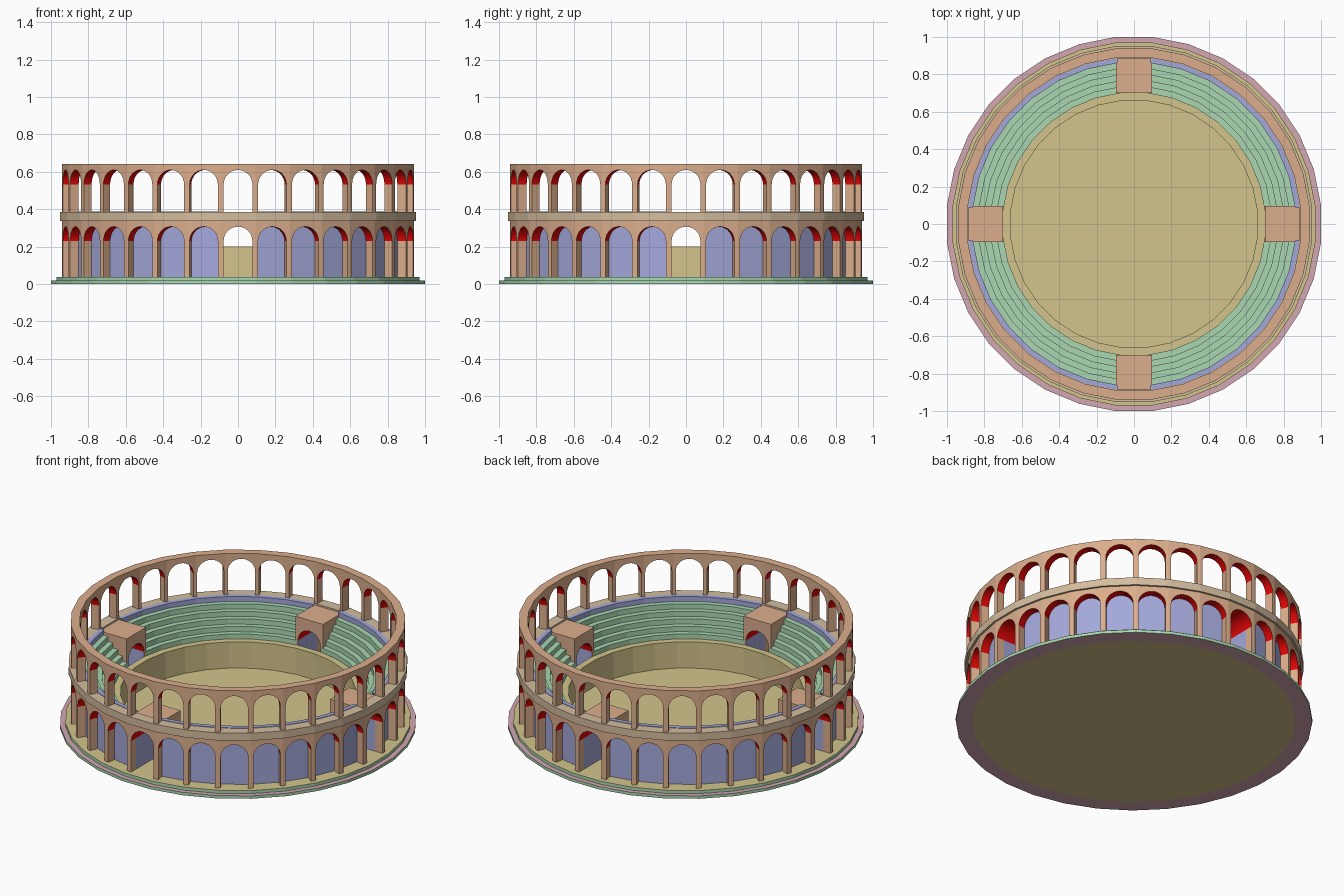
import bpy, bmesh, math
from mathutils import Matrix, Vector

if "Cube" in bpy.data.objects:
    bpy.data.objects.remove(bpy.data.objects["Cube"])

N = 32                      # sides of every ring, flats facing the axes
STEP = 2 * math.pi / N
K = math.tan(STEP / 2)


def mat(name, rgb):
    lin = [(c / 255 / 12.92) if c < 11 else ((c / 255 + 0.055) / 1.055) ** 2.4 for c in rgb]
    m = bpy.data.materials.new(name)
    m.diffuse_color = (*lin, 1)
    m.use_nodes = True
    m.node_tree.nodes["Principled BSDF"].inputs["Base Color"].default_value = m.diffuse_color
    return m


TAN = mat("sand tan", (212, 196, 140))
STONE = mat("warm stone", (219, 174, 140))
BEIGE = mat("pale beige", (212, 189, 158))
BLUE = mat("soft blue", (163, 168, 218))
GREEN = mat("seat green", (169, 214, 177))
PINK = mat("dusty pink", (212, 168, 178))
RED = mat("arch red", (225, 5, 5))


def finish(name, bm, mats):
    me = bpy.data.meshes.new(name)
    bm.to_mesh(me)
    bm.free()
    for m in mats:
        me.materials.append(m)
    ob = bpy.data.objects.new(name, me)
    bpy.context.collection.objects.link(ob)
    return ob


def ring_bm(profile, slots):
    """Closed profile of (radius, z) turned into a 32-sided ring; one slot per profile edge."""
    bm = bmesh.new()
    rows = []
    for k in range(N):
        a = (k + 0.5) * STEP
        s = 1 / math.cos(STEP / 2)
        rows.append([bm.verts.new((r * s * math.cos(a), r * s * math.sin(a), z)) for r, z in profile])
    n = len(profile)
    for k in range(N):
        A, B = rows[k], rows[(k + 1) % N]
        for i in range(n):
            j = (i + 1) % n
            f = bm.faces.new((A[i], B[i], B[j], A[j]))
            f.material_index = slots[i]
    bmesh.ops.recalc_face_normals(bm, faces=bm.faces)
    return bm


def ring(name, profile, mats, slots=None, gap=None):
    slots = slots or [0] * len(profile)
    if gap is None:
        return finish(name, ring_bm(profile, slots), mats)
    out = bmesh.new()       # four quadrants, leaving room for the entrances
    for q in range(4):
        bm = ring_bm(profile, slots)
        for axis in (Vector((1, 0, 0)), Vector((0, 1, 0))):
            bmesh.ops.bisect_plane(bm, geom=bm.verts[:] + bm.edges[:] + bm.faces[:],
                                   plane_co=axis * gap, plane_no=axis, clear_inner=True)
        bm.transform(Matrix.Rotation(q * math.pi / 2, 4, 'Z'))
        tmp = bpy.data.meshes.new("tmp")
        bm.to_mesh(tmp)
        bm.free()
        out.from_mesh(tmp)
        bpy.data.meshes.remove(tmp)
    return finish(name, out, mats)


def arches(name, count, r0, r1, w0, w1, a, zb, zs, zt, jamb, keep_sides):
    """Arched blocks around the centre: r0 outer, r1 inner, half widths w0/w1, opening half width a."""
    arc = 14
    bm = bmesh.new()
    for k in range(count):
        pts = [(-1, zb), (-1, zt), (1, zt), (1, zb), (a, zb)]
        pts += [(a * math.cos(math.pi * i / arc), zs + a * math.sin(math.pi * i / arc)) for i in range(arc + 1)]
        pts += [(-a, zb)]
        rot = Matrix.Rotation(k * 2 * math.pi / count, 3, 'Z')

        def loop(r, w):
            return [bm.verts.new(rot @ Vector((x * w if i < 4 else x, -r, z))) for i, (x, z) in enumerate(pts)]
        A, B = loop(r0, w0), loop(r1, w1)
        faces = [bm.faces.new(A), bm.faces.new(B[::-1])]
        n = len(pts)
        drop = []
        for i in range(n):
            j = (i + 1) % n
            f = bm.faces.new((A[j], A[i], B[i], B[j]))
            faces.append(f)
            if i in (0, 2):
                drop.append(f)
            elif i in (4, n - 2):
                f.material_index = 2
            elif 5 <= i < n - 2:
                f.material_index = 1
        bmesh.ops.recalc_face_normals(bm, faces=faces)
        if not keep_sides:
            bmesh.ops.delete(bm, geom=drop, context='FACES_ONLY')
    return finish(name, bm, [STONE, RED, jamb])


# stepped base: pink rim and underside ring, green risers, sand top and bottom
ring("base", [(0.905, 0), (1.0, 0), (1.0, 0.018), (0.97, 0.018), (0.97, 0.037), (0.905, 0.037)],
     [PINK, GREEN, TAN], [0, 1, 0, 1, 2, 2])
bm = bmesh.new()
for z in (0.0, 0.037):
    r = 0.905 / math.cos(STEP / 2)
    vs = [bm.verts.new((r * math.cos((k + .5) * STEP), r * math.sin((k + .5) * STEP), z)) for k in range(N)]
    bm.faces.new(vs if z else vs[::-1])
finish("arena_floor", bm, [TAN])

# low wall around the arena
ring("arena_wall", [(0.66, 0.037), (0.70, 0.037), (0.70, 0.2), (0.66, 0.2)], [TAN])

# five seat rows
rad = [0.70, 0.732, 0.764, 0.797, 0.829, 0.861]
prof = [(0.70, 0.037)]
for i in range(5):
    z = 0.23 + 0.032 * i
    prof += [(rad[i], z), (rad[i + 1], z)]
prof.append((0.861, 0.037))
ring("seat_rows", prof, [GREEN], gap=0.088)

# wall behind the seats
ring("seat_back_wall", [(0.861, 0.037), (0.888, 0.037), (0.888, 0.388), (0.861, 0.388)], [BLUE], gap=0.088)

# cornice between the two arcades
ring("middle_cornice", [(0.885, 0.338), (0.952, 0.338), (0.952, 0.385), (0.885, 0.385)], [BEIGE])

# lower and upper arcades
arches("lower_arcade", N, 0.94, 0.89, 0.94 * K, 0.89 * K, 0.077, 0.037, 0.23, 0.338, STONE, False)
arches("upper_arcade", N, 0.94, 0.89, 0.94 * K, 0.89 * K, 0.077, 0.385, 0.533, 0.643, STONE, False)

# four vaulted entrances
arches("entrance_vaults", 4, 0.89, 0.70, 0.095, 0.095, 0.077, 0.037, 0.23, 0.375, BLUE, True)
